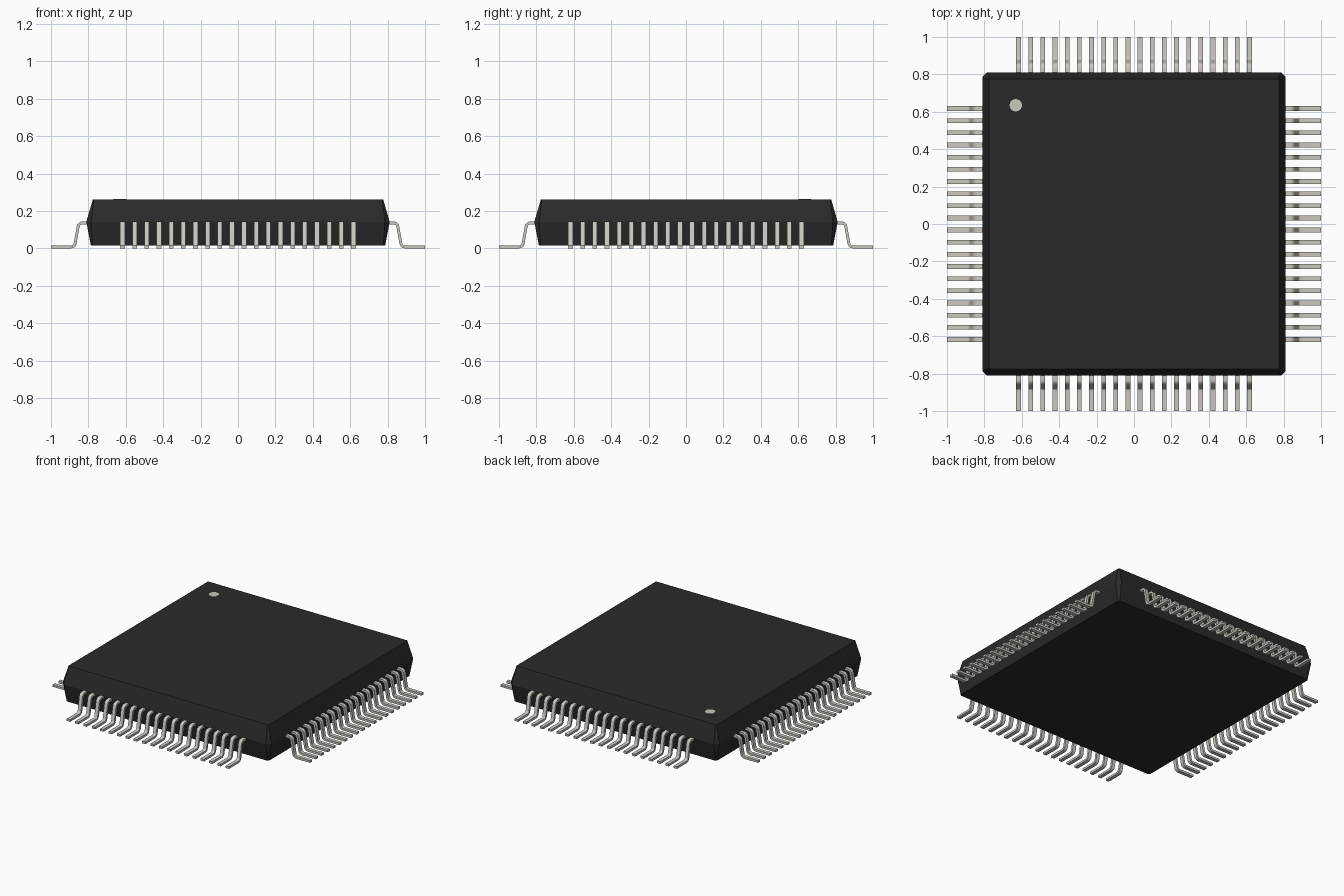
import bpy, bmesh, math
from mathutils import Vector, Matrix

cube = bpy.data.objects.get("Cube")
if cube:
    bpy.data.objects.remove(cube, do_unlink=True)


def make_material(name, rgb, rough):
    mat = bpy.data.materials.new(name)
    mat.use_nodes = True
    mat.diffuse_color = (*rgb, 1)
    bsdf = mat.node_tree.nodes["Principled BSDF"]
    bsdf.inputs["Base Color"].default_value = (*rgb, 1)
    bsdf.inputs["Roughness"].default_value = rough
    return mat


black = make_material("black plastic", (0.023, 0.023, 0.023), 0.6)
tin = make_material("tinned metal", (0.60, 0.58, 0.52), 0.5)


def make_object(name, bm, mat):
    bmesh.ops.recalc_face_normals(bm, faces=bm.faces)
    mesh = bpy.data.meshes.new(name)
    bm.to_mesh(mesh)
    bm.free()
    mesh.materials.append(mat)
    obj = bpy.data.objects.new(name, mesh)
    bpy.context.collection.objects.link(obj)
    return obj


# Body: chamfered square sections (half size, chamfer, height), widest at the seam
def chamfered_square(h, c):
    a = h - c
    return [(a, -h), (h, -a), (h, a), (a, h), (-a, h), (-h, a), (-h, -a), (-a, -h)]


bm = bmesh.new()
rings = []
for half, chamfer, z in [(0.787, 0.010, 0.016), (0.811, 0.026, 0.142), (0.776, 0.005, 0.262)]:
    rings.append([bm.verts.new((x, y, z)) for x, y in chamfered_square(half, chamfer)])
for low, high in zip(rings, rings[1:]):
    for i in range(8):
        j = (i + 1) % 8
        bm.faces.new((low[i], low[j], high[j], high[i]))
bm.faces.new(rings[0][::-1])
bm.faces.new(rings[-1])
make_object("body", bm, black)

# Pin one marker: thin disc on the top face
bm = bmesh.new()
bmesh.ops.create_cone(bm, cap_ends=True, segments=32, radius1=0.033, radius2=0.033,
                      depth=0.006, matrix=Matrix.Translation((-0.632, 0.635, 0.261)))
make_object("pin_one_marker", bm, tin)

# Gull-wing pin: centre line (distance from middle, height), with rounded bends
PINS, PITCH, WIDTH, THICK, BEND = 20, 0.065, 0.025, 0.015, 0.022
corners = [Vector(p) for p in [(0.79, 0.136), (0.851, 0.136), (0.874, 0.0075), (1.0, 0.0075)]]


def fillet(before, corner, after, radius, steps=6):
    d1, d2 = (before - corner).normalized(), (after - corner).normalized()
    half = d1.angle(d2) / 2
    centre = corner + (d1 + d2).normalized() * radius / math.sin(half)
    start = (corner + d1 * radius / math.tan(half) - centre).normalized()
    end = (corner + d2 * radius / math.tan(half) - centre).normalized()
    return [centre + start.slerp(end, i / steps) * radius for i in range(steps + 1)]


path = [corners[0]]
for i in (1, 2):
    path += fillet(corners[i - 1], corners[i], corners[i + 1], BEND)
path.append(corners[-1])


def pin_outline():
    upper, lower = [], []
    for i, p in enumerate(path):
        t = (path[min(i + 1, len(path) - 1)] - path[max(i - 1, 0)]).normalized()
        n = Vector((-t.y, t.x)) * THICK / 2
        upper.append(p + n)
        lower.append(p - n)
    return upper, lower


def add_pin(bm, offset, turn):
    sections = []
    for u, l in zip(*pin_outline()):
        pts = [(u, -1), (u, 1), (l, 1), (l, -1)]
        sections.append([bm.verts.new(turn @ Vector((p.x, offset + s * WIDTH / 2, p.y)))
                         for p, s in pts])
    for a, b in zip(sections, sections[1:]):
        for i in range(4):
            j = (i + 1) % 4
            bm.faces.new((a[i], a[j], b[j], b[i]))
    bm.faces.new(sections[0])
    bm.faces.new(sections[-1])


# One row of pins per side
for k, side in enumerate(("left", "back", "right", "front")):
    bm = bmesh.new()
    turn = Matrix.Rotation(k * math.pi / 2, 3, 'Z')
    for n in range(PINS):
        add_pin(bm, (n - (PINS - 1) / 2) * PITCH, turn)
    row = make_object(side + "_pins", bm, tin)
    bpy.ops.object.select_all(action='DESELECT')
    row.select_set(True)
    bpy.context.view_layer.objects.active = row
    bpy.ops.object.shade_smooth_by_angle(angle=math.radians(35))
